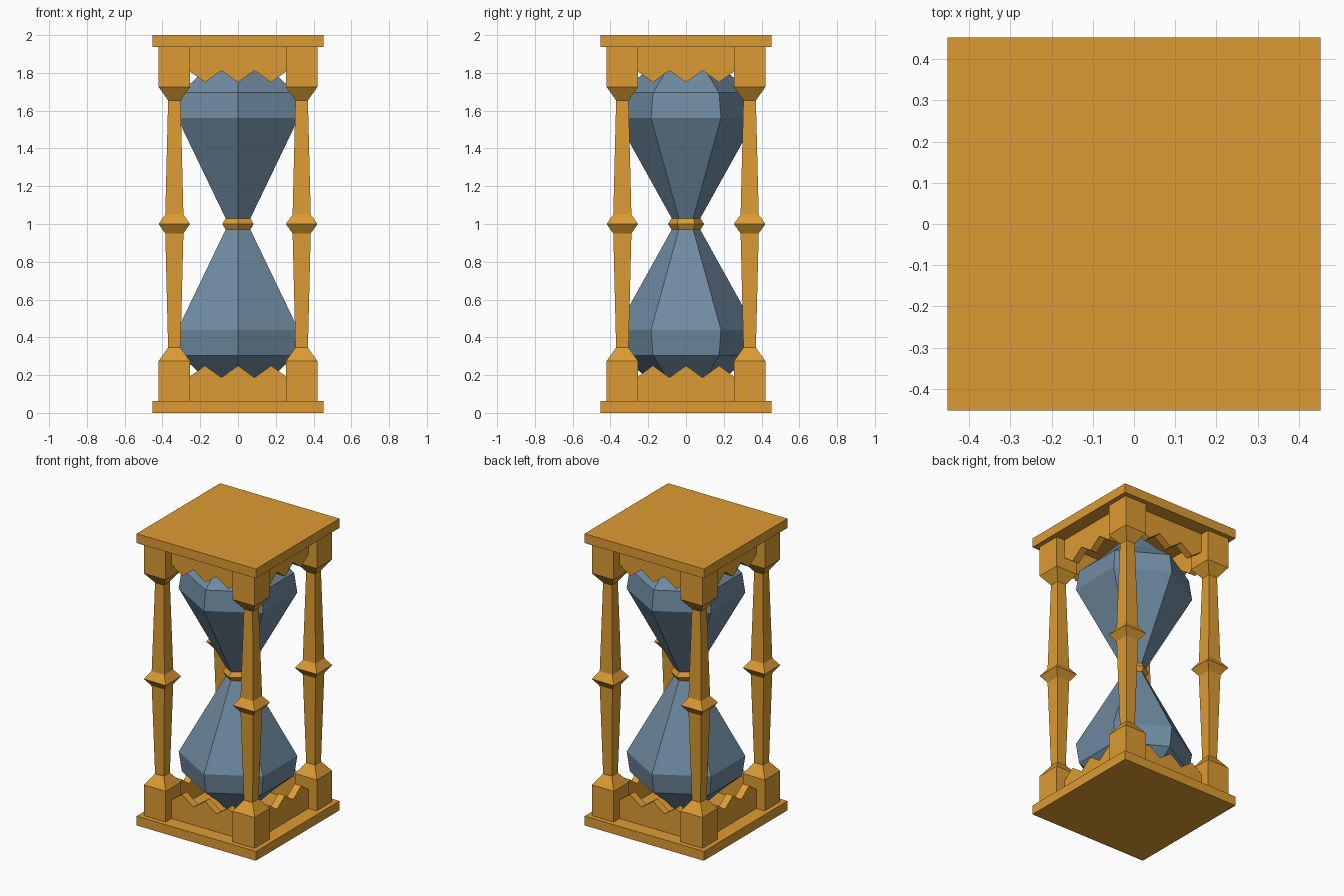
import bpy
import bmesh
import math

cube = bpy.data.objects.get("Cube")
if cube:
    bpy.data.objects.remove(cube, do_unlink=True)


def make_material(name, color):
    mat = bpy.data.materials.new(name)
    mat.use_nodes = True
    mat.diffuse_color = color
    bsdf = next(n for n in mat.node_tree.nodes if n.type == 'BSDF_PRINCIPLED')
    bsdf.inputs["Base Color"].default_value = color
    return mat


wood = make_material("golden wood", (0.72, 0.33, 0.032, 1))
glass = make_material("blue grey glass", (0.16, 0.26, 0.36, 1))


def finish(name, bm, mat):
    bmesh.ops.recalc_face_normals(bm, faces=bm.faces)
    mesh = bpy.data.meshes.new(name)
    bm.to_mesh(mesh)
    bm.free()
    mesh.materials.append(mat)
    obj = bpy.data.objects.new(name, mesh)
    bpy.context.collection.objects.link(obj)
    return obj


def turned(name, profile, sides, start, mat, x=0, y=0):
    """Stack of regular polygons from (radius, height) pairs."""
    bm = bmesh.new()
    rings = []
    for r, z in profile:
        angles = [start + math.tau * i / sides for i in range(sides)]
        rings.append([bm.verts.new((x + r * math.cos(a), y + r * math.sin(a), z))
                      for a in angles])
    for low, high in zip(rings, rings[1:]):
        for i in range(sides):
            j = (i + 1) % sides
            bm.faces.new((low[i], low[j], high[j], high[i]))
    bm.faces.new(rings[0])
    bm.faces.new(rings[-1])
    return finish(name, bm, mat)


def mirrored(profile):
    """Add the upper half of a profile that is symmetric about z = 1."""
    return profile + [(r, 2 - z) for r, z in reversed(profile) if z < 1]


def square(profile):
    return [(half * math.sqrt(2), z) for half, z in profile]


SLAB = 0.064

# Base and top slabs
for name, z in (("base_slab", 0), ("top_slab", 2 - SLAB)):
    turned(name, square([(0.4525, z), (0.4525, z + SLAB)]), 4, math.pi / 4, wood)

# Corner posts: block, taper, shaft and middle collar
post = square(mirrored([(0.083, SLAB), (0.083, 0.275), (0.033, 0.345),
                        (0.048, 0.95), (0.083, 1.0)]))
for side, sx in (("left", 1), ("right", -1)):
    for end, sy in (("front", -1), ("back", 1)):
        turned(f"{end}_{side}_post", post, 4, math.pi / 4, wood,
               sx * 0.337, sy * 0.337)

# Zigzag aprons between the corner blocks
zigzag = [((i - 3) * 0.0875, 0.25 if i % 2 else 0.187) for i in range(7)]
outline = [(-0.2625, SLAB), (0.2625, SLAB)] + zigzag[::-1]


def apron(name, turn, flip):
    bm = bmesh.new()
    points = [bm.verts.new((x, -0.357, 2 - z if flip else z)) for x, z in outline]
    face = bm.faces.new(points)
    extruded = bmesh.ops.extrude_face_region(bm, geom=[face])
    moved = [v for v in extruded["geom"] if isinstance(v, bmesh.types.BMVert)]
    bmesh.ops.translate(bm, verts=moved, vec=(0, 0.05, 0))
    if not any(f.normal.length and set(f.verts) == set(points) for f in bm.faces):
        bm.faces.new(points)
    finish(name, bm, wood).rotation_euler.z = turn


for i, side in enumerate(("front", "left", "back", "right")):
    apron(f"lower_{side}_apron", i * math.pi / 2, False)
    apron(f"upper_{side}_apron", i * math.pi / 2, True)

# Six-sided glass bulbs
bulb = [(0.08, SLAB), (0.21, 0.19), (0.35, 0.305), (0.37, 0.44), (0.073, 0.975)]
turned("lower_bulb", bulb, 6, math.pi / 2, glass)
turned("upper_bulb", [(r, 2 - z) for r, z in bulb], 6, math.pi / 2, glass)

# Ring around the neck
turned("neck_ring", mirrored([(0.076, 0.97), (0.095, 1.0)]), 6, math.pi / 2, wood)
